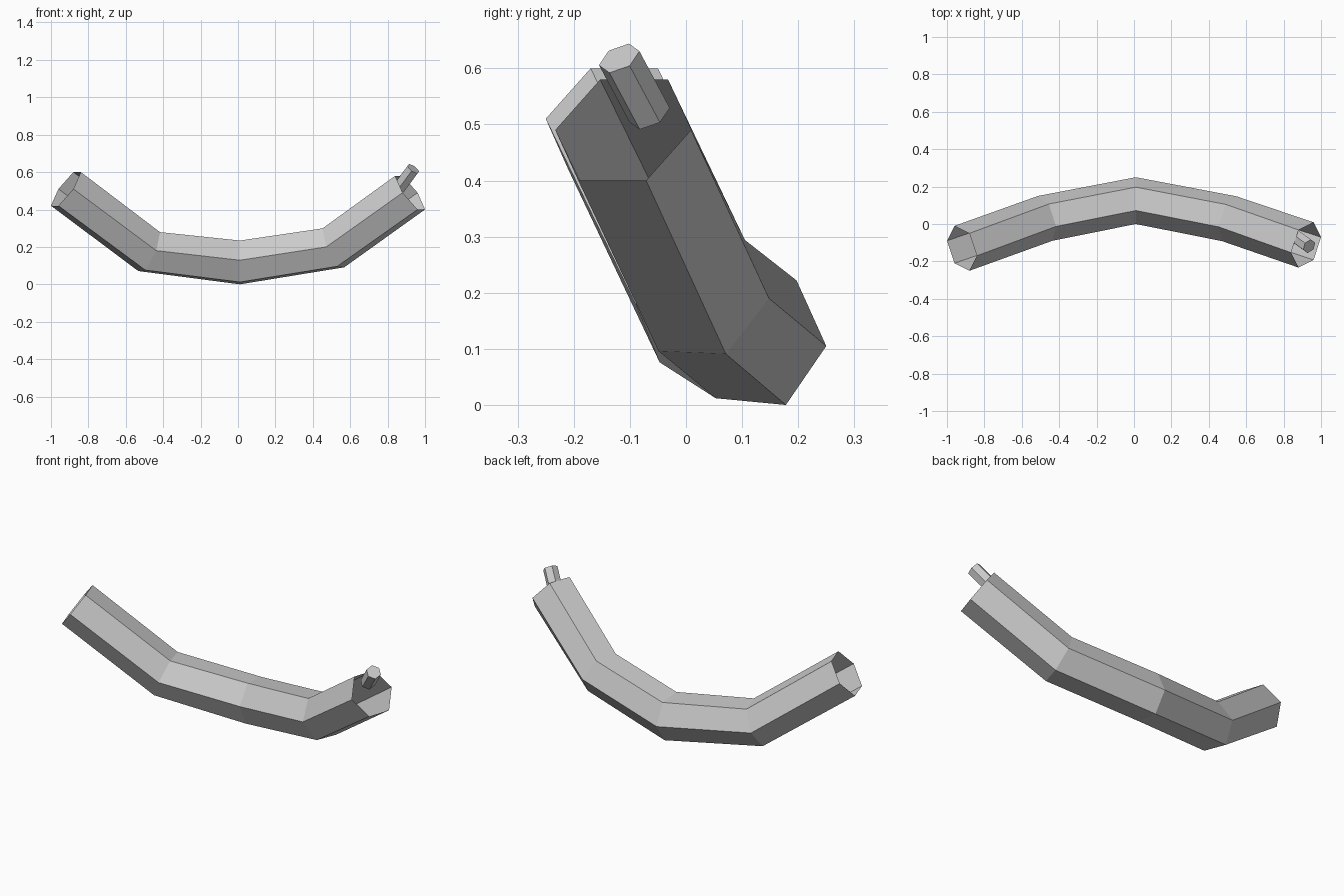
import bpy
from mathutils import Vector

if "Cube" in bpy.data.objects:
    bpy.data.objects.remove(bpy.data.objects["Cube"])

grey = bpy.data.materials.new("plain grey")
grey.diffuse_color = (0.6, 0.6, 0.6, 1)
grey.use_nodes = True
grey.node_tree.nodes["Principled BSDF"].inputs["Base Color"].default_value = grey.diffuse_color


def hex_prism(name, stations, capped):
    """Join six-sided rings; each station is a centre and two neighbouring corner offsets."""
    verts = []
    for centre, a, b in stations:
        m, a, b = Vector(centre), Vector(a), Vector(b)
        c = b - a
        verts += [m + o for o in (a, b, c, -a, -b, -c)]
    faces = []
    for i in range(len(stations) - 1):
        for j in range(6):
            k = (j + 1) % 6
            faces.append((i * 6 + j, i * 6 + 6 + j, i * 6 + 6 + k, i * 6 + k))
    if capped:
        last = len(verts) - 6
        faces.append(tuple(range(6)))
        faces.append(tuple(last + j for j in reversed(range(6))))
    mesh = bpy.data.meshes.new(name)
    mesh.from_pydata([tuple(v) for v in verts], [], faces)
    mesh.materials.append(grey)
    obj = bpy.data.objects.new(name, mesh)
    bpy.context.collection.objects.link(obj)
    return obj


# Bent hollow tube, open at both ends
hex_prism("bent_tube", [
    ((-0.92, -0.13, 0.51), (-0.04, 0.12, 0.0), (-0.08, 0.04, -0.09)),
    ((-0.475, 0.03, 0.175), (-0.038, 0.12, -0.005), (-0.058, 0.043, -0.104)),
    ((0.01, 0.125, 0.117), (0.0, 0.125, -0.012), (0.0, 0.053, -0.117)),
    ((0.51, 0.028, 0.195), (0.038, 0.12, -0.005), (0.058, 0.043, -0.104)),
    ((0.92, -0.112, 0.49), (0.04, 0.121, 0.0), (0.08, 0.041, -0.09)),
], capped=False)

# Short peg standing in the right mouth of the tube
corner_a, corner_b = (0.009, 0.036, 0.0125), (0.0315, 0.0185, -0.0135)
hex_prism("peg", [
    ((0.862, -0.065, 0.517), corner_a, corner_b),
    ((0.937, -0.119, 0.618), corner_a, corner_b),
], capped=True)
